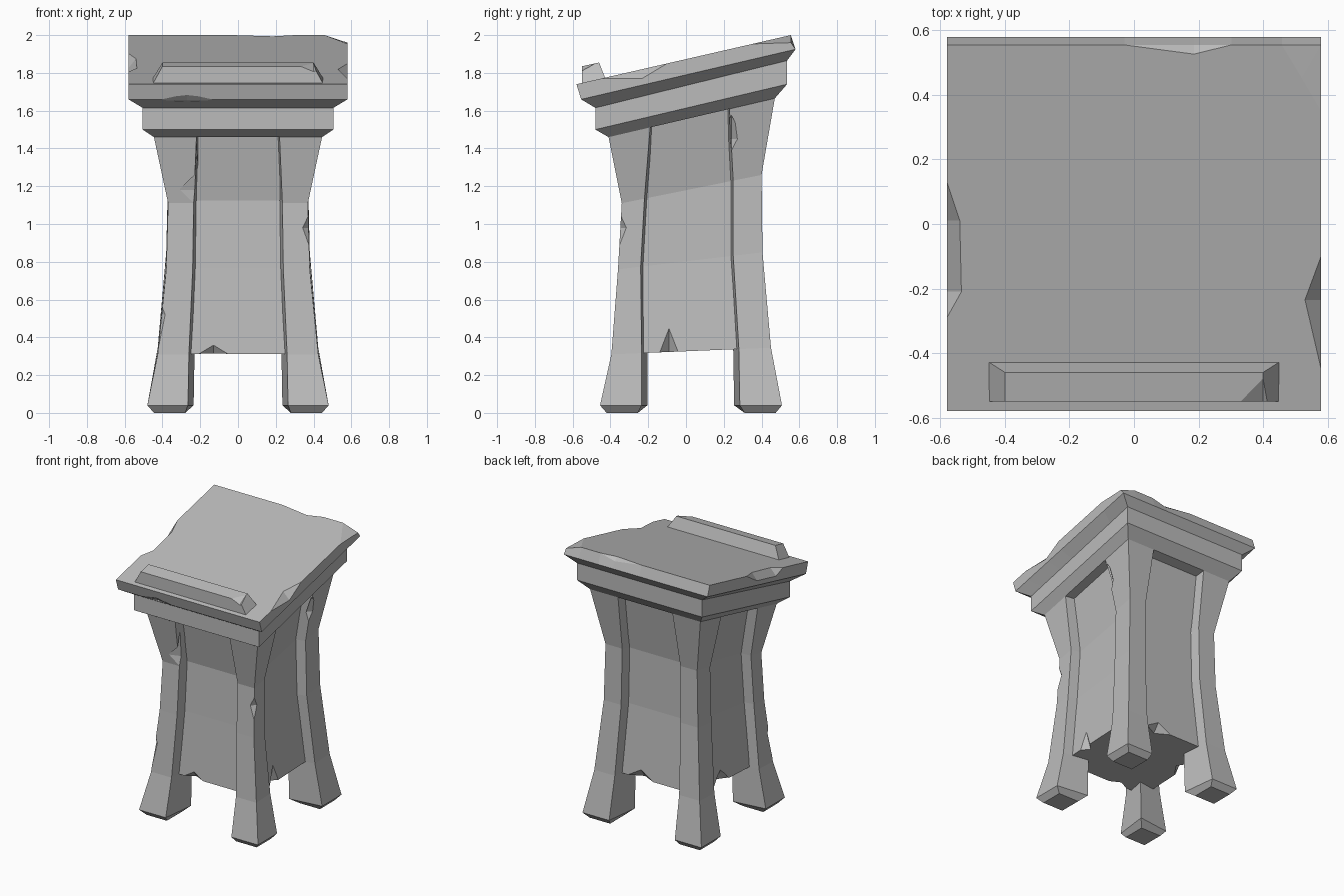
import bpy, bmesh

if "Cube" in bpy.data.objects:
    bpy.data.objects.remove(bpy.data.objects["Cube"], do_unlink=True)

stone = bpy.data.materials.new("grey_stone")
stone.use_nodes = True
stone.diffuse_color = (0.5, 0.5, 0.5, 1)
for node in stone.node_tree.nodes:
    if node.type == "BSDF_PRINCIPLED":
        node.inputs["Base Color"].default_value = (0.5, 0.5, 0.5, 1)
        node.inputs["Roughness"].default_value = 0.9


def finish(name, bm):
    bmesh.ops.remove_doubles(bm, verts=bm.verts, dist=0.0005)
    bmesh.ops.recalc_face_normals(bm, faces=bm.faces)
    mesh = bpy.data.meshes.new(name)
    bm.to_mesh(mesh)
    bm.free()
    mesh.materials.append(stone)
    obj = bpy.data.objects.new(name, mesh)
    bpy.context.collection.objects.link(obj)
    return obj


def loft(name, rings):
    """Skin a stack of equal-sized point loops and cap both ends."""
    bm = bmesh.new()
    loops = [[bm.verts.new(p) for p in ring] for ring in rings]
    n = len(loops[0])
    for low, high in zip(loops, loops[1:]):
        for i in range(n):
            j = (i + 1) % n
            bm.faces.new((low[i], low[j], high[j], high[i]))
    bm.faces.new(loops[0])
    bm.faces.new(loops[-1])
    return finish(name, bm)


def chip(obj, centre, size):
    """Knock a diamond-shaped chip out of an object."""
    bm = bmesh.new()
    bmesh.ops.create_uvsphere(bm, u_segments=4, v_segments=2, radius=1)
    cutter = finish("chip_cutter", bm)
    cutter.location, cutter.scale = centre, size
    cutter.hide_render = True
    mod = obj.modifiers.new("chip", "BOOLEAN")
    mod.operation, mod.solver, mod.object = "DIFFERENCE", "EXACT", cutter
    bpy.context.view_layer.update()
    bpy.context.view_layer.objects.active = obj
    bpy.ops.object.modifier_apply(modifier=mod.name)
    bpy.data.objects.remove(cutter, do_unlink=True)


def lerp(a, b, t):
    return a + (b - a) * t


# Stand profile: z front, z back, half width, y front, y back, inner x, inner y front, inner y back
STAND = [
    (0, 0, .445, -.42, .475, .28, -.255, .31),
    (.04, .04, .48, -.455, .508, .265, -.235, .285),
    (.31, .345, .425, -.395, .45, .26, -.235, .28),
    (.76, .85, .38, -.36, .405, .24, -.24, .25),
    (1.11, 1.26, .37, -.34, .40, .235, -.22, .25),
    (1.46, 1.665, .445, -.41, .47, .22, -.19, .23),
]


def on_ring(row, x, y):
    zf, zb, _, yf, yb = row[:5]
    return (x, y, lerp(zf, zb, (y - yf) / (yb - yf)))


# Four flared legs with slanted inner faces
def leg(name, side, back):
    rings = []
    for k, row in enumerate(STAND):
        outer, y, xi = row[2], row[4 if back else 3], row[5]
        yi = row[7 if back else 6]
        slant = .03 if k else 0
        deep = yi - slant if back else yi + slant
        corners = [(outer, y), (xi, y), (xi - slant, deep), (outer, yi)]
        rings.append([on_ring(row, side * a, b) for a, b in corners])
    return loft(name, rings)


legs = {}
for back, depth in ((False, "front"), (True, "back")):
    for side, hand in ((1, "left"), (-1, "right")):
        key = f"{depth}_{hand}_leg"
        legs[key] = leg(key, side, back)

chip(legs["front_right_leg"], (-.42, -.40, .52), (.06, .05, .2))
chip(legs["front_right_leg"], (-.22, -.355, 1.18), (.09, .03, .2))
chip(legs["front_left_leg"], (.385, -.355, .98), (.05, .05, .12))
chip(legs["back_left_leg"], (.43, .24, 1.45), (.05, .05, .15))
chip(legs["back_right_leg"], (-.45, .46, 1.5), (.05, .05, .13))

# Recessed body between the legs
RECESS = .07
body = loft("body", [
    [on_ring(r, sx * (r[2] - RECESS), y) for sx, y in (
        (-1, r[3] + RECESS), (1, r[3] + RECESS),
        (1, r[4] - RECESS), (-1, r[4] - RECESS))]
    for r in STAND[2:]])
chip(body, (-.13, -.33, .29), (.12, .06, .08))
chip(body, (.36, -.09, .3), (.06, .06, .2))
chip(body, (.1, .38, .33), (.12, .06, .08))
chip(body, (-.35, .1, .32), (.07, .1, .1))


# Sloped collar under the desk top: half width, y front, z front, y back, z back
def tilted(w, yf, zf, yb, zb):
    return [(-w, yf, zf), (w, yf, zf), (w, yb, zb), (-w, yb, zb)]


UNDER = (.505, -.48, 1.615, .535, 1.865)
loft("collar", [tilted(.445, -.41, 1.46, .47, 1.665),
                tilted(.505, -.48, 1.50, .535, 1.74),
                tilted(*UNDER)])

# Desk top outline: x share, depth share, then chip inset in x, in depth, and drop
OUTLINE = [
    (-1, 0), (1, 0), (1, .115), (1, .304, .05, 0, .05), (1, .423),
    (1, .82), (1, 1, .06, .09, .04), (.79, 1),
    (.52, 1), (.32, 1, 0, .025, .03), (-.05, 1), (-1, 1),
    (-1, .626), (-1, .52, .04, 0, .05), (-1, .326, .045, 0, .05), (-1, .255),
]


def desk_ring(w, yf, zf, yb, zb, chipped=None):
    ring = []
    for p in OUTLINE:
        sx, t, dx, dt, drop = (tuple(p) + (0, 0, 0))[:5]
        x = sx * w
        if chipped == "top":
            x -= dx if sx > 0 else -dx
            t -= dt
        z = lerp(zf, zb, t) - (drop if chipped == "edge" else 0)
        ring.append((x, lerp(yf, yb, t), z))
    return ring


TOP = (.58, -.58, 1.74, .555, 2.0)
desk = loft("desk_top", [desk_ring(*UNDER),
                         desk_ring(.58, -.555, 1.66, .58, 1.925),
                         desk_ring(*TOP, chipped="edge"),
                         desk_ring(*TOP, chipped="top")])
chip(desk, (-.27, -.56, 1.655), (.2, .03, .03))

# Bevelled book rest near the front edge
rest = loft("book_rest", [tilted(.455, -.55, 1.735, -.425, 1.765),
                          tilted(.40, -.55, 1.835, -.46, 1.855)])
chip(rest, (.40, -.56, 1.85), (.12, .08, .05))
